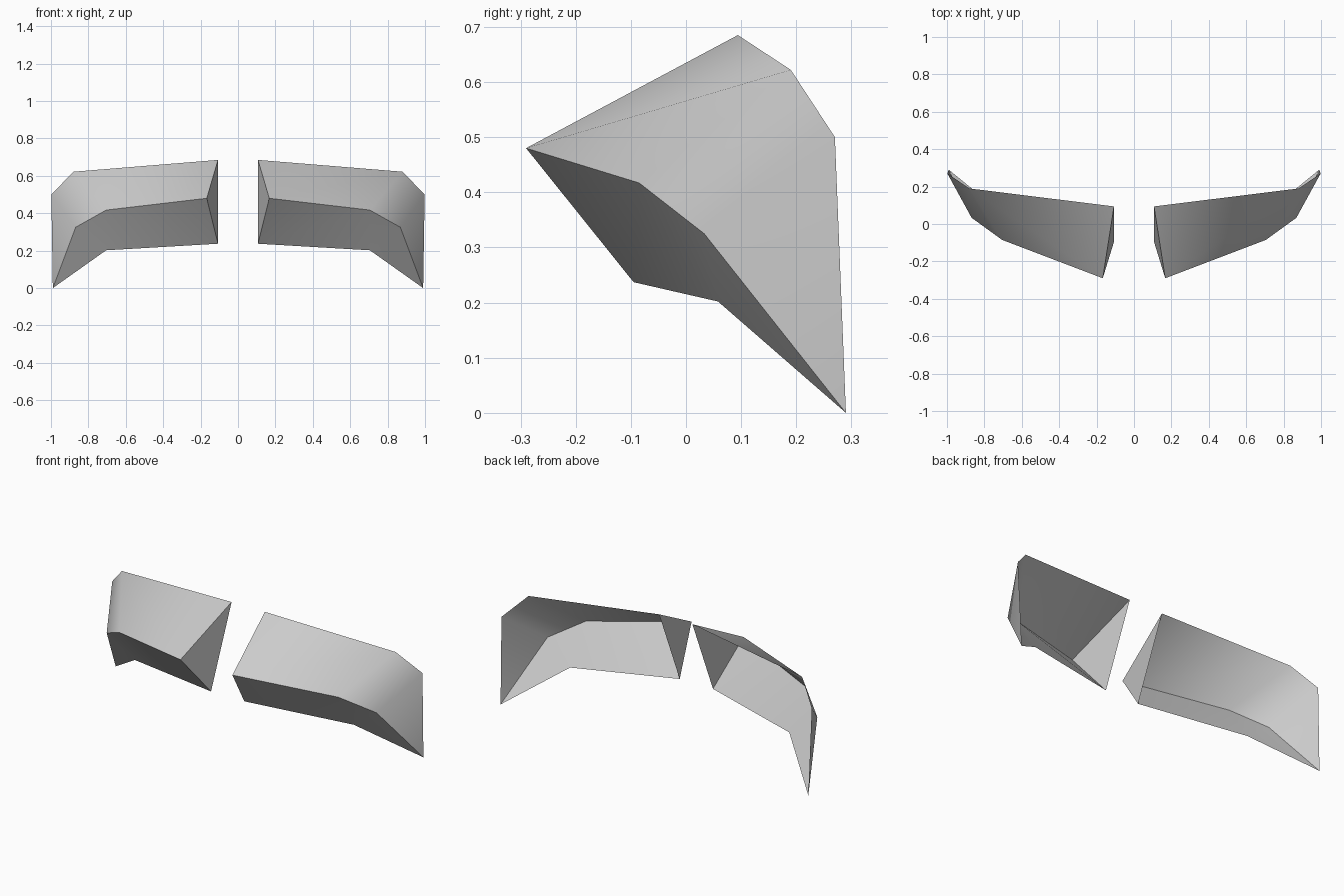
import bpy
import bmesh
import math

cube = bpy.data.objects.get("Cube")
if cube:
    bpy.data.objects.remove(cube, do_unlink=True)

# Single grey finish
grey = bpy.data.materials.new("light grey")
grey.use_nodes = True
colour = (0.6, 0.6, 0.6, 1)
grey.diffuse_color = colour
grey.node_tree.nodes["Principled BSDF"].inputs["Base Color"].default_value = colour

# Three edge lines of the left shell, running from the centre outwards
TOP = [(0.107, 0.094, 0.685), (0.88, 0.19, 0.622), (0.998, 0.27, 0.50)]
RIDGE = [(0.167, -0.29, 0.48), (0.705, -0.085, 0.417), (0.868, 0.033, 0.325)]
BOTTOM = [(0.107, -0.095, 0.237), (0.705, 0.058, 0.202)]
TIP = (0.99, 0.29, 0.0)


def build_shell(name, side):
    """Open-backed folded shell; side is 1 for left, -1 for right."""
    bm = bmesh.new()

    def row(points):
        return [bm.verts.new((side * x, y, z)) for x, y, z in points]

    t, r, b = row(TOP), row(RIDGE), row(BOTTOM)
    tip = row([TIP])[0]
    faces = [
        # Upper panel
        (r[0], t[1], t[0]), (r[0], r[1], t[1]),
        (r[1], r[2], t[1]), (r[2], t[2], t[1]), (r[2], tip, t[2]),
        # Underside panel
        (b[0], b[1], r[1]), (b[0], r[1], r[0]),
        (b[1], r[2], r[1]), (b[1], tip, r[2]),
        # Inner end
        (t[0], b[0], r[0]),
    ]
    for face in faces:
        bm.faces.new(face if side > 0 else face[::-1])

    mesh = bpy.data.meshes.new(name)
    bm.to_mesh(mesh)
    bm.free()
    mesh.materials.append(grey)
    obj = bpy.data.objects.new(name, mesh)
    bpy.context.collection.objects.link(obj)

    # Soft bends along each panel, crisp ridge between them
    bpy.ops.object.select_all(action="DESELECT")
    obj.select_set(True)
    bpy.context.view_layer.objects.active = obj
    bpy.ops.object.shade_smooth_by_angle(angle=math.radians(50))


build_shell("left_shell", 1)
build_shell("right_shell", -1)
